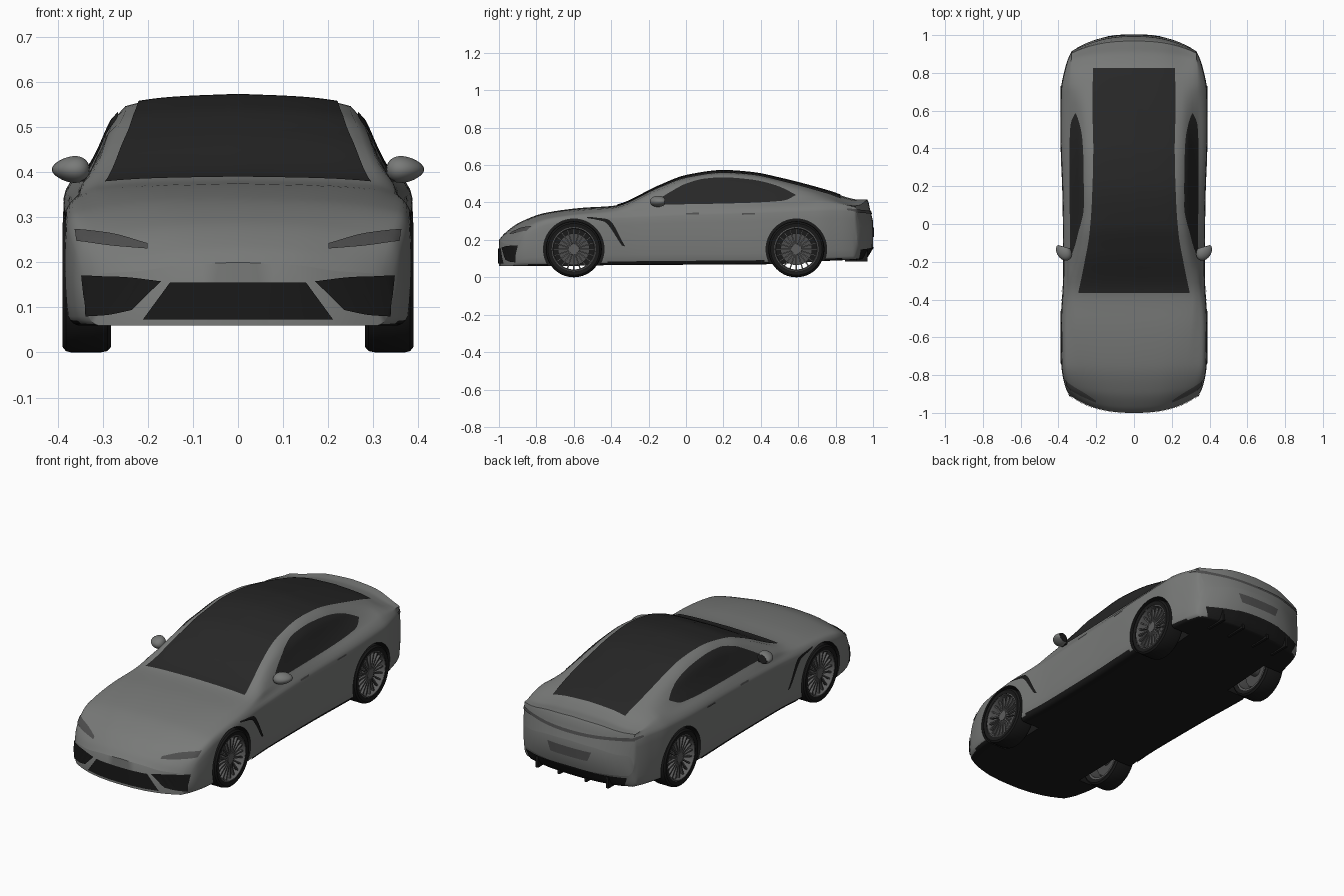
import bpy, bmesh, math
from mathutils import Vector, Matrix
from mathutils.bvhtree import BVHTree

if "Cube" in bpy.data.objects:
    bpy.data.objects.remove(bpy.data.objects["Cube"])


def material(name, r, g, b):
    m = bpy.data.materials.new(name)
    m.diffuse_color = (r, g, b, 1)
    m.use_nodes = True
    m.node_tree.nodes["Principled BSDF"].inputs["Base Color"].default_value = m.diffuse_color
    return m


PAINT = material("grey_paint", 0.19, 0.195, 0.19)
GLASS = material("dark_glass", 0.02, 0.02, 0.02)
BLACK = material("black_rubber", 0.01, 0.01, 0.01)
METAL = material("wheel_metal", 0.11, 0.11, 0.11)
LAMP = material("lamp_grey", 0.075, 0.075, 0.075)


def make(name, bm, mats, angle=35):
    me = bpy.data.meshes.new(name)
    bm.to_mesh(me)
    bm.free()
    for m in mats:
        me.materials.append(m)
    ob = bpy.data.objects.new(name, me)
    bpy.context.collection.objects.link(ob)
    smooth(ob, angle)
    return ob


def smooth(ob, angle=35):
    bpy.ops.object.select_all(action='DESELECT')
    ob.select_set(True)
    bpy.context.view_layer.objects.active = ob
    bpy.ops.object.shade_smooth_by_angle(angle=math.radians(angle))


def curve(pts):
    """Smooth curve through points, without overshoot."""
    xs, ys = zip(*pts)
    d = [(ys[i + 1] - ys[i]) / (xs[i + 1] - xs[i]) for i in range(len(xs) - 1)]
    m = [d[0]] + [0 if a * b <= 0 else 2 * a * b / (a + b) for a, b in zip(d, d[1:])] + [d[-1]]

    def f(x):
        i = 0
        while i < len(d) - 1 and x > xs[i + 1]:
            i += 1
        h = xs[i + 1] - xs[i]
        t = (x - xs[i]) / h
        return (ys[i] * (1 + 2 * t) * (1 - t) ** 2 + m[i] * h * t * (1 - t) ** 2
                + ys[i + 1] * t * t * (3 - 2 * t) + m[i + 1] * h * t * t * (t - 1))
    return f


# Body guide lines along y: top, bottom, width, shoulder height, belt and rail
top = curve([(-1, .2), (-.97, .235), (-.89, .293), (-.75, .345), (-.55, .372), (-.39, .382),
             (-.14, .49), (0, .543), (.2, .57), (.35, .56), (.5, .53), (.765, .46),
             (.87, .425), (.92, .416), (.97, .416), (.985, .36), (1, .3)])
bottom = curve([(-1, .06), (-.7, .06), (-.4, .065), (.45, .07), (.8, .09), (.95, .095), (1, .16)])
width = curve([(-1, .34), (-.9, .365), (-.75, .385), (-.55, .388), (-.25, .375), (.1, .378),
               (.5, .39), (.7, .388), (.85, .365), (1, .33)])
shoulder = curve([(-1, .17), (-.9, .25), (-.75, .31), (-.55, .335), (-.35, .345), (0, .36),
                  (.5, .375), (.8, .385), (.97, .375), (1, .265)])
belt = curve([(-1, .3), (-.75, .33), (-.39, .345), (0, .335), (.7, .335), (.97, .33), (1, .3)])
rail = curve([(-1, .22), (-.7, .28), (-.39, .31), (-.14, .275), (.1, .25), (.5, .25),
              (.8, .26), (.97, .27), (1, .26)])
drop = curve([(-1, .02), (-.7, .015), (-.39, .012), (0, .022), (.5, .025), (1, .03)])


def section(y):
    zt, zb, w, zl, dr, xr = top(y), bottom(y), width(y), shoulder(y), drop(y), rail(y)
    zr = zt - dr
    zl = min(zl, zr - .005)
    p = [(0, zb), (w * .6, zb), (w - .03, zb), (w - .008, zb + .02), (w, (zb + zl) / 2),
         (w - .004, zl - .03), (w - .02, zl), (belt(y), zl + min(.03, .5 * (zr - zl))),
         (xr, zr), (xr * .55, zt - dr * .25), (0, zt)]
    s = [0]
    for a, b in zip(p, p[1:]):
        s.append(s[-1] + math.dist(a, b) + 1e-5)
    fx, fz = (curve([(s[i], p[i][k]) for i in range(len(p))]) for k in (0, 1))
    ts = [s[i] + (s[i + 1] - s[i]) * k / 3 for i in range(len(p) - 1) for k in range(3)] + [s[-1]]
    out = []
    for t in ts:
        x = max(fx(t), 0)
        bend = .13 * (x / .39) ** 2.5 * abs(y) ** 8      # rounds the corners in plan
        out.append((x, y * (1 - bend), fz(t)))
    return out


# Body shell: closed loft
bm = bmesh.new()
rings = []
for k in range(101):
    half = section(math.sin((k / 50 - 1) * math.pi / 2))
    rings.append([bm.verts.new(v) for v in half]
                 + [bm.verts.new((-x, y, z)) for x, y, z in half[-2:0:-1]])
n = len(rings[0])
for a, b in zip(rings, rings[1:]):
    for i in range(n):
        bm.faces.new((a[i], a[(i + 1) % n], b[(i + 1) % n], b[i]))
M = n // 2
for r in (rings[0], rings[-1]):
    for h in ([r[i] for i in range(M + 1)], [r[-i] for i in range(M + 1)]):
        for j in range(M // 2):
            corners = dict.fromkeys((j, j + 1, M - j - 1, M - j))    # last one is a triangle
            bm.faces.new([h[c] for c in corners])
bmesh.ops.recalc_face_normals(bm, faces=bm.faces)
bm.normal_update()
for f in bm.faces:
    f.material_index = 1 if f.normal.z < -.7 and f.calc_center_median().z < .14 else 0
skin = BVHTree.FromBMesh(bm)
body = make("body_shell", bm, [PAINT, BLACK], 40)

# Wheel arches
AXLES = {"front": -.6, "rear": .59}
ALONG_X = Matrix.Rotation(math.pi / 2, 4, 'Y')
bm = bmesh.new()
for s in (1, -1):
    for y in AXLES.values():
        bmesh.ops.create_cone(bm, cap_ends=True, segments=64, radius1=.162, radius2=.162, depth=.3,
                              matrix=Matrix.Translation((s * .4, y, .15)) @ ALONG_X)
for f in bm.faces:
    f.material_index = 1
cutter = make("arch_cutter", bm, [PAINT, BLACK])
cutter.hide_render = True
mod = body.modifiers.new("arches", 'BOOLEAN')
mod.operation, mod.solver, mod.object = 'DIFFERENCE', 'EXACT', cutter
bpy.context.view_layer.objects.active = body
bpy.ops.object.modifier_apply(modifier=mod.name)
bpy.data.objects.remove(cutter)
smooth(body, 40)

VIEWS = {  # ray start and direction for projected panels
    "side": lambda a, b, s: ((s * 2, a, b), (-s, 0, 0)),
    "front": lambda a, b, s: ((s * a, -2, b), (0, 1, 0)),
    "rear": lambda a, b, s: ((s * a, 2, b), (0, -1, 0)),
    "top": lambda a, b, s: ((s * a, b, 2), (0, 0, -1)),
}


def panel(name, view, upper, lower, mat, sides=(1,), nu=36, nv=8):
    """Thin plate between two lines, projected onto the body skin."""
    fu, fl = ([curve([(i, p[k]) for i, p in enumerate(e)]) for k in (0, 1)] for e in (upper, lower))
    for s in sides:
        bm = bmesh.new()
        grid = []
        for i in range(nu + 1):
            tu, tl = i / nu * (len(upper) - 1), i / nu * (len(lower) - 1)
            row = []
            for j in range(nv + 1):
                v = j / nv
                a, b = (fu[k](tu) * (1 - v) + fl[k](tl) * v for k in (0, 1))
                o, d = VIEWS[view](a, b, s)
                co, no, _, _ = skin.ray_cast(Vector(o), Vector(d))
                if co is None:
                    co, no, _, _ = skin.find_nearest(Vector(o) + Vector(d) * 1.3)
                row.append(bm.verts.new(co + no * .004))
            grid.append(row)
        for p, q in zip(grid, grid[1:]):
            for j in range(nv):
                f = bm.faces.new((p[j], p[j + 1], q[j + 1], q[j]))
                f.normal_update()
                if f.normal.dot(Vector(d)) > 0:
                    f.normal_flip()
        make(name + ("" if len(sides) == 1 else "_right" if s > 0 else "_left"), bm, [mat], 60)


BOTH = (1, -1)
# Glass: windscreen with roof, and side windows
edge = [(.295, -.365), (.265, -.22), (.235, -.05), (.222, .12), (.215, .4), (.22, .65), (.215, .825)]
panel("glass_roof", "top", edge, [(-x, y) for x, y in edge], GLASS, nu=64, nv=24)
panel("side_window", "side",
      [(-.18, .392), (-.1, .445), (0, .498), (.1, .525), (.2, .532), (.35, .52), (.5, .482), (.585, .44)],
      [(-.17, .386), (.1, .39), (.35, .396), (.52, .408), (.585, .435)], GLASS, BOTH, 48)
# Nose: grille, intakes and headlights
panel("centre_grille", "front", [(-.15, .155), (.15, .155)], [(-.21, .073), (.21, .073)], BLACK)
panel("side_intake", "front", [(.17, .158), (.26, .168), (.345, .17)],
      [(.235, .094), (.29, .083), (.335, .08)], BLACK, BOTH)
panel("headlight", "front", [(.2, .24), (.28, .262), (.36, .272)],
      [(.2, .228), (.28, .235), (.355, .246)], LAMP, BOTH)
# Flanks: fender vent, door handles and sill
panel("fender_vent", "side", [(-.53, .322), (-.42, .31), (-.325, .165)],
      [(-.53, .316), (-.44, .298), (-.343, .17)], BLACK, BOTH)
for i, y in enumerate((.0, .3)):
    panel(f"door_handle_{i}", "side", [(y, .342), (y + .07, .344)], [(y, .334), (y + .07, .336)],
          LAMP, BOTH, 4, 1)
panel("sill_strip", "side", [(-.42, .085), (.42, .092)], [(-.42, .074), (.42, .079)], BLACK, BOTH, 24, 2)
# Tail: light strip, plate recess and diffuser
panel("tail_light", "rear", [(-.33, .362), (0, .352), (.33, .362)],
      [(-.33, .346), (0, .336), (.33, .346)], LAMP, nv=3)
panel("tail_light_end", "side", [(.86, .366), (.93, .362)], [(.86, .358), (.93, .346)], LAMP, BOTH, 8, 2)
panel("plate_recess", "rear", [(-.13, .265), (.13, .265)], [(-.11, .215), (.11, .215)], LAMP, nv=3)
panel("diffuser", "rear", [(-.3, .15), (0, .165), (.3, .15)], [(-.28, .1), (.28, .1)], BLACK)
bm = bmesh.new()
for x in (-.21, -.08, .08, .21):
    bmesh.ops.create_cube(bm, matrix=Matrix.Translation((x, .91, .115)) @ Matrix.Diagonal((.014, .12, .06, 1)))
make("diffuser_fins", bm, [BLACK])


def lathe(bm, profile, s, y, seg=56):
    """Closed ring from (radius, x) points about a wheel axle."""
    rings = []
    for k in range(seg):
        a = math.tau * k / seg
        rings.append([bm.verts.new((s * x, y + r * math.cos(a), .15 + r * math.sin(a))) for r, x in profile])
    for k in range(seg):
        p, q = rings[k], rings[(k + 1) % seg]
        for j in range(len(profile)):
            i = (j + 1) % len(profile)
            bm.faces.new((p[j], p[i], q[i], q[j]))
    bmesh.ops.recalc_face_normals(bm, faces=bm.faces)


# Wheels
for s in BOTH:
    for end, y in AXLES.items():
        tag = f"{end}_{'right' if s > 0 else 'left'}"
        bm = bmesh.new()
        lathe(bm, [(.118, .288), (.138, .282), (.147, .29), (.15, .305), (.15, .37),
                   (.147, .382), (.138, .389), (.118, .386)], s, y)
        make("tyre_" + tag, bm, [BLACK])
        bm = bmesh.new()
        lathe(bm, [(.119, .29), (.119, .384), (.113, .386), (.108, .372), (.108, .29)], s, y)
        for k in range(20):
            turn = Matrix.Translation((s * .368, y, .15)) @ Matrix.Rotation(math.tau * k / 20, 4, 'X')
            bmesh.ops.create_cube(bm, matrix=turn @ Matrix.Translation((0, 0, .066))
                                  @ Matrix.Diagonal((.014, .007, .092, 1)))
        bmesh.ops.create_cone(bm, cap_ends=True, segments=24, radius1=.026, radius2=.026, depth=.02,
                              matrix=Matrix.Translation((s * .368, y, .15)) @ ALONG_X)
        make("rim_" + tag, bm, [METAL])
        bm = bmesh.new()
        for r, depth, x in ((.085, .02, .335), (.03, .12, .3)):
            bmesh.ops.create_cone(bm, cap_ends=True, segments=40, radius1=r, radius2=r, depth=depth,
                                  matrix=Matrix.Translation((s * x, y, .15)) @ ALONG_X)
        make("brake_" + tag, bm, [LAMP])

# Door mirrors
for s in BOTH:
    tag = "right" if s > 0 else "left"
    bm = bmesh.new()
    bmesh.ops.create_uvsphere(bm, u_segments=24, v_segments=14, radius=1)
    for v in bm.verts:
        x, y, z = v.co
        y = min(y, .6)                                # flat glass side
        z *= 1 - .25 * x                              # slimmer outer end
        v.co = (s * (.371 + .042 * x), -.147 + .045 * y + .012 * x, .406 + .029 * z)
    bmesh.ops.recalc_face_normals(bm, faces=bm.faces)
    bm.normal_update()
    for f in bm.faces:
        f.material_index = 1 if f.normal.y > .9 and f.calc_center_median().y > -.135 else 0
    make("mirror_" + tag, bm, [PAINT, GLASS])
    bm = bmesh.new()
    bmesh.ops.create_cube(bm, matrix=Matrix.Translation((s * .335, -.15, .385))
                          @ Matrix.Rotation(-s * .2, 4, 'Y') @ Matrix.Diagonal((.06, .035, .014, 1)))
    make("mirror_arm_" + tag, bm, [BLACK])
